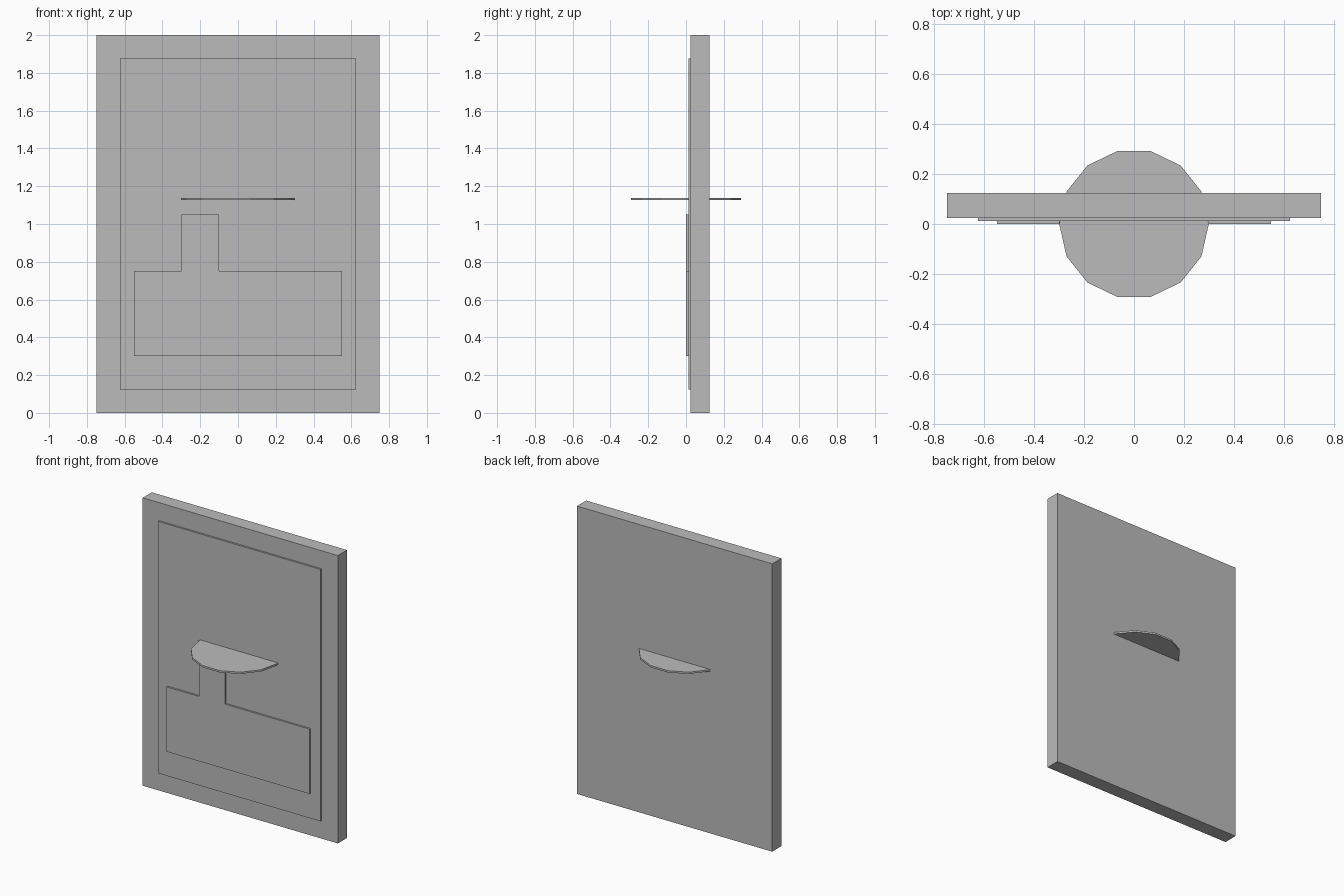
import bpy, bmesh, math

if "Cube" in bpy.data.objects:
    bpy.data.objects.remove(bpy.data.objects["Cube"])

grey = bpy.data.materials.new("grey")
grey.diffuse_color = (0.5, 0.5, 0.5, 1)
grey.use_nodes = True
grey.node_tree.nodes["Principled BSDF"].inputs["Base Color"].default_value = grey.diffuse_color


def prism(name, outline, offset):
    """Extrude a closed outline of 3D points along an offset."""
    bm = bmesh.new()
    face = bm.faces.new([bm.verts.new(p) for p in outline])
    ext = bmesh.ops.extrude_face_region(bm, geom=[face], use_keep_orig=True)
    moved = [g for g in ext["geom"] if isinstance(g, bmesh.types.BMVert)]
    bmesh.ops.translate(bm, verts=moved, vec=offset)
    bmesh.ops.recalc_face_normals(bm, faces=bm.faces)
    mesh = bpy.data.meshes.new(name)
    bm.to_mesh(mesh)
    bm.free()
    mesh.materials.append(grey)
    obj = bpy.data.objects.new(name, mesh)
    bpy.context.collection.objects.link(obj)
    return obj


def plate(name, profile, front, back):
    """Upright plate from an x-z profile."""
    return prism(name, [(x, front, z) for x, z in profile], (0, back - front, 0))


def rect(half_width, bottom, top):
    return [(-half_width, bottom), (half_width, bottom),
            (half_width, top), (-half_width, top)]


# Upright backing slab and the thin raised panel on its front
plate("slab", rect(0.75, 0, 2), 0.025, 0.125)
plate("front_panel", rect(0.625, 0.125, 1.875), 0.0125, 0.025)

# Raised block with a tower, on the panel
plate("raised_emblem", [(-0.55, 0.3), (0.55, 0.3), (0.55, 0.75), (-0.1, 0.75),
                        (-0.1, 1.05), (-0.3, 1.05), (-0.3, 0.75), (-0.55, 0.75)],
      0, 0.0125)

# Thin horizontal 14-sided disc passing through the slab
SIDES = 14
ring = [(0.3 * math.cos(2 * math.pi * i / SIDES),
         0.3 * math.sin(2 * math.pi * i / SIDES), 1.126) for i in range(SIDES)]
prism("disc", ring, (0, 0, 0.0125))
